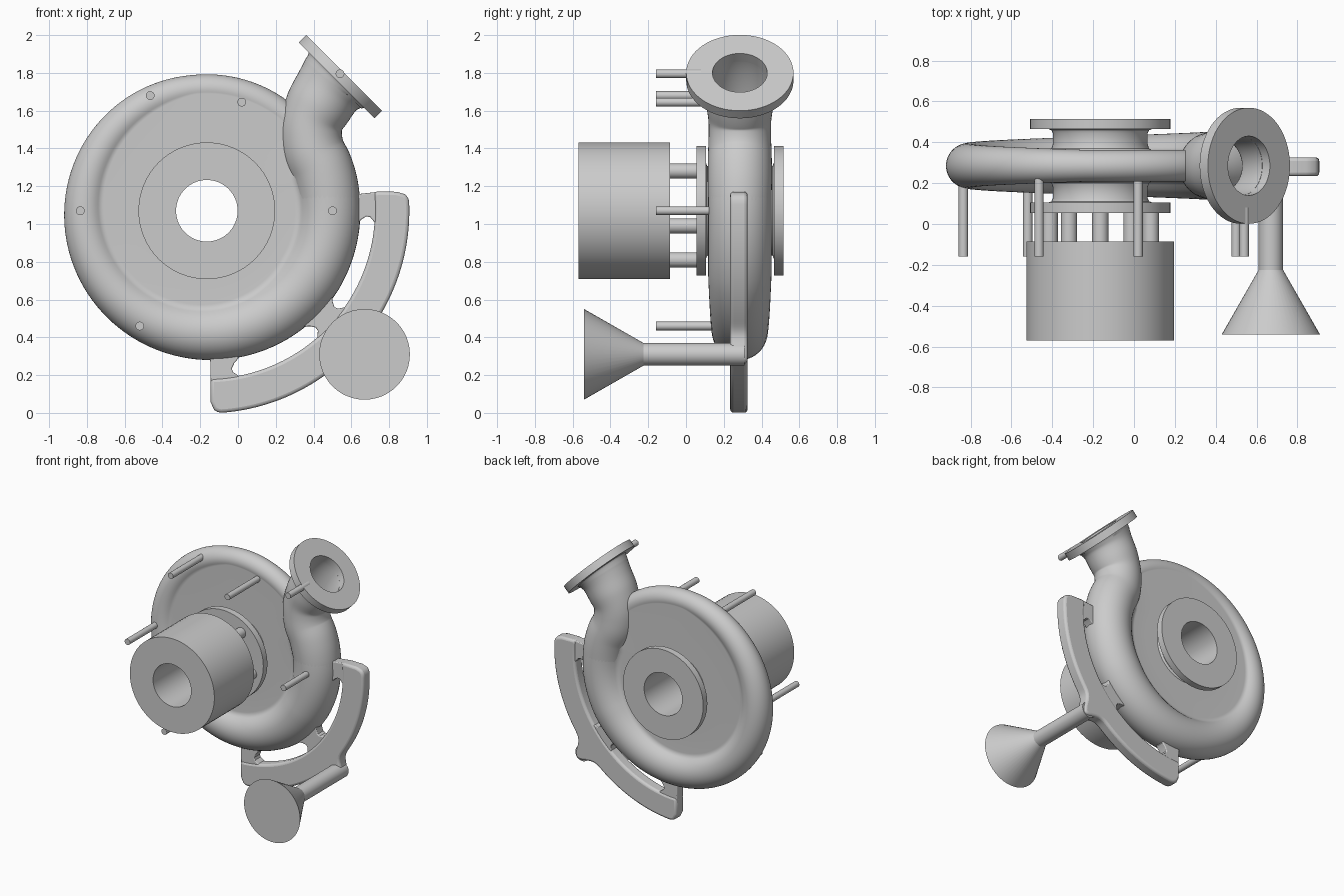
import bpy, bmesh
from math import sin, cos, pi, radians, sqrt, asin, exp
from mathutils import Vector

if "Cube" in bpy.data.objects:
    bpy.data.objects.remove(bpy.data.objects["Cube"])

CX, CZ, YC = -0.165, 1.07, 0.285      # casing axis and mid-plane
RC, H, F = 0.645, 0.075, 0.05         # volute centre radius, disc half thickness, fillet


def finish(name, bm, angle=35):
    bmesh.ops.recalc_face_normals(bm, faces=bm.faces[:])
    me = bpy.data.meshes.new(name)
    bm.to_mesh(me)
    bm.free()
    ob = bpy.data.objects.new(name, me)
    bpy.context.collection.objects.link(ob)
    bpy.ops.object.select_all(action='DESELECT')
    ob.select_set(True)
    bpy.context.view_layer.objects.active = ob
    bpy.ops.object.shade_smooth_by_angle(angle=radians(angle))
    return ob


def skin(name, rings, loop=False, caps=False):
    """Join closed rings of points with quads."""
    bm = bmesh.new()
    vs = [[bm.verts.new(p) for p in r] for r in rings]
    n, m = len(vs), len(vs[0])
    for i in range(n if loop else n - 1):
        a, b = vs[i], vs[(i + 1) % n]
        for j in range(m):
            k = (j + 1) % m
            bm.faces.new((a[j], a[k], b[k], b[j]))
    if caps:
        bm.faces.new(vs[0])
        bm.faces.new(vs[-1])
    return finish(name, bm)


def lathe(name, profile, x, z, segs=64):
    """Revolve a closed (radius, y) profile about a y-parallel axis."""
    rings = [[(x + r * cos(2 * pi * i / segs), y, z + r * sin(2 * pi * i / segs))
              for r, y in profile] for i in range(segs)]
    return skin(name, rings, loop=True)


def rod(name, x, z, y0, y1, r0, r1=None, segs=32):
    r1 = r0 if r1 is None else r1
    ring = lambda r, y: [(x + r * cos(2 * pi * i / segs), y, z + r * sin(2 * pi * i / segs))
                         for i in range(segs)]
    return skin(name, [ring(r0, y0), ring(r1, y1)], caps=True)


def plate(name, polar, half, bevel):
    """Extrude a polar outline (radius, degrees) about the casing axis along y."""
    rings = [[(CX + r * cos(radians(a)), 0.28 + s * half, CZ + r * sin(radians(a)))
              for r, a in polar] for s in (-1, 1)]
    ob = skin(name, rings, caps=True)
    mod = ob.modifiers.new("round", 'BEVEL')
    mod.width, mod.segments, mod.limit_method = bevel, 3, 'ANGLE'
    mod.angle_limit = radians(50)
    return ob


# Volute casing: disc, fillet and growing tube swept round the axis
def section(t):
    t = max(t, H + 0.0025)
    d = sqrt((t + F) ** 2 - (H + F) ** 2)
    a = asin((H + F) / (t + F))
    half = [(0.2, H), (0.35, H)]
    for i in range(7):                                   # concave fillet
        q = -pi / 2 + (pi / 2 - a) * i / 6
        half.append((RC - d + F * cos(q), H + F + F * sin(q)))
    for i in range(1, 17):                               # outer tube, top half
        q = (pi - a) * (1 - i / 16)
        half.append((RC + t * cos(q), t * sin(q)))
    return half + [(r, -y) for r, y in reversed(half[:-1])]


rings = []
for i in range(120):
    deg = 50 + 3 * i
    if deg <= 372:
        t = 0.075 + 0.035 * (deg - 90) / 90
    else:
        u = (deg - 372) / 38
        t = 0.184 - (0.184 - 0.0775) * u * u * (3 - 2 * u)
    if deg > 330:
        t = min(t, 0.168)
    c, s = cos(radians(deg)), sin(radians(deg))
    rings.append([(CX + r * c, YC + y, CZ + r * s) for r, y in section(t)])
skin("volute_casing", rings, loop=True)

# Outlet neck: path of (x, z, radius) leaving the volute and bending outwards
path = [(CX + RC * cos(radians(a)), CZ + RC * sin(radians(a)), r)
        for a, r in ((-14, 0.14), (0, 0.163), (10, 0.169), (20, 0.17), (29, 0.168))]
path += [(0.385, 1.47, 0.165), (0.392, 1.545, 0.166), (0.427, 1.625, 0.177),
         (0.475, 1.705, 0.183), (0.512, 1.752, 0.2), (0.525, 1.765, 0.212)]
pts = [Vector(p) for p in path]
fine = []
for i in range(len(pts) - 1):
    a, b, c, d = (pts[max(0, min(len(pts) - 1, i + k))] for k in (-1, 0, 1, 2))
    for k in range(5):
        u = k / 5
        fine.append(0.5 * (2 * b + (c - a) * u + (2 * a - 5 * b + 4 * c - d) * u * u
                           + (3 * b - a - 3 * c + d) * u ** 3))
fine.append(pts[-1])


def neck_ring(i, r=None):
    p = fine[i]
    t = fine[min(i + 1, len(fine) - 1)] - fine[max(i - 1, 0)]
    t = Vector((t.x, t.y)).normalized()
    if i > len(fine) - 7:
        t = Vector((1, 1)).normalized()
    r = r or p.z
    return [(p.x + t.y * r * cos(q), YC + r * sin(q), p.y - t.x * r * cos(q))
            for q in (2 * pi * j / 48 for j in range(48))]


n = len(fine)
outer = [neck_ring(i) for i in range(n)]
bore = [neck_ring(i, 0.145) for i in range(n - 1, 10, -2)]
skin("outlet_neck", outer + bore, caps=True)

# Outlet flange, tilted 45 degrees
k = sqrt(0.5)
rings = []
for i in range(64):
    q = 2 * pi * i / 64
    ring = []
    for r, h in ((0.145, -0.028), (0.284, -0.028), (0.284, 0.029), (0.145, 0.029)):
        ring.append((0.542 + k * (h + r * cos(q)), YC + r * sin(q), 1.78 + k * (h - r * cos(q))))
    rings.append(ring)
skin("outlet_flange", rings, loop=True)

# Hub with a flange on both sides and a through bore
side = [(0.163, 0.23), (0.343, 0.23), (0.343, 0.18), (0.255, 0.18), (0.239, 0.174),
        (0.232, 0.16), (0.232, 0.105), (0.239, 0.085), (0.26, 0.07)]
lathe("hub", [(r, YC + y) for r, y in side] + [(r, YC - y) for r, y in reversed(side)], CX, CZ)

# Drive cylinder and its five spacer posts
lathe("drive_cylinder", [(0.163, -0.57), (0.362, -0.57), (0.362, -0.085), (0.163, -0.085)], CX, CZ)
for i in range(5):
    q = radians(-90 + 72 * i)
    rod(f"spacer_post_{i + 1}", CX + 0.26 * cos(q), CZ + 0.26 * sin(q), -0.09, 0.06, 0.04)

# Locating pins
for i, (x, z, y1) in enumerate(((-0.465, 1.68, 0.25), (0.02, 1.645, 0.25), (0.54, 1.795, 0.08),
                                (-0.835, 1.07, 0.25), (0.5, 1.07, 0.25), (-0.52, 0.46, 0.25))):
    rod(f"pin_{i + 1}", x, z, -0.16, y1, 0.023, segs=24)

# Curved bracket with a boss where the foot post joins
outline = []
A0, A1 = -88.9, 5.7
for i in range(97):
    u = i / 96
    ang = A0 + (A1 - A0) * u
    e = max(0, 1 - min(u, 1 - u) / 0.035)
    r = 1.072 - 0.06 * (1 - sqrt(1 - e * e)) + 0.115 * exp(-((ang + 42.3) / 3.6) ** 2)
    outline.append((r, ang))
outline += [(0.89, 6.6 - (6.6 + 88.7) * i / 48) for i in range(49)]
plate("bracket", outline, 0.046, 0.018)

# Ribs tying the bracket to the casing, flared on their open sides
flare = ((0.74, 4), (0.80, 3), (0.82, 1.2), (0.845, 0), (0.865, 0.2), (0.885, 1.6), (0.93, 4))
for name, a, b, fa, fb in (("rib_right", -2, 6.3, 1, 0), ("rib_middle", -47, -37, 1, 1),
                           ("rib_left", -88.7, -81, 0, 1)):
    low = [(r, a - w * fa) for r, w in flare]
    high = [(r, b + w * fb) for r, w in reversed(flare)]
    plate(name, low + high, 0.038, 0.006)

# Foot post and cone
rod("foot_post", 0.67, 0.31, -0.23, 0.31, 0.06)
rod("foot_cone", 0.67, 0.31, -0.54, -0.225, 0.24, 0.06, segs=48)
